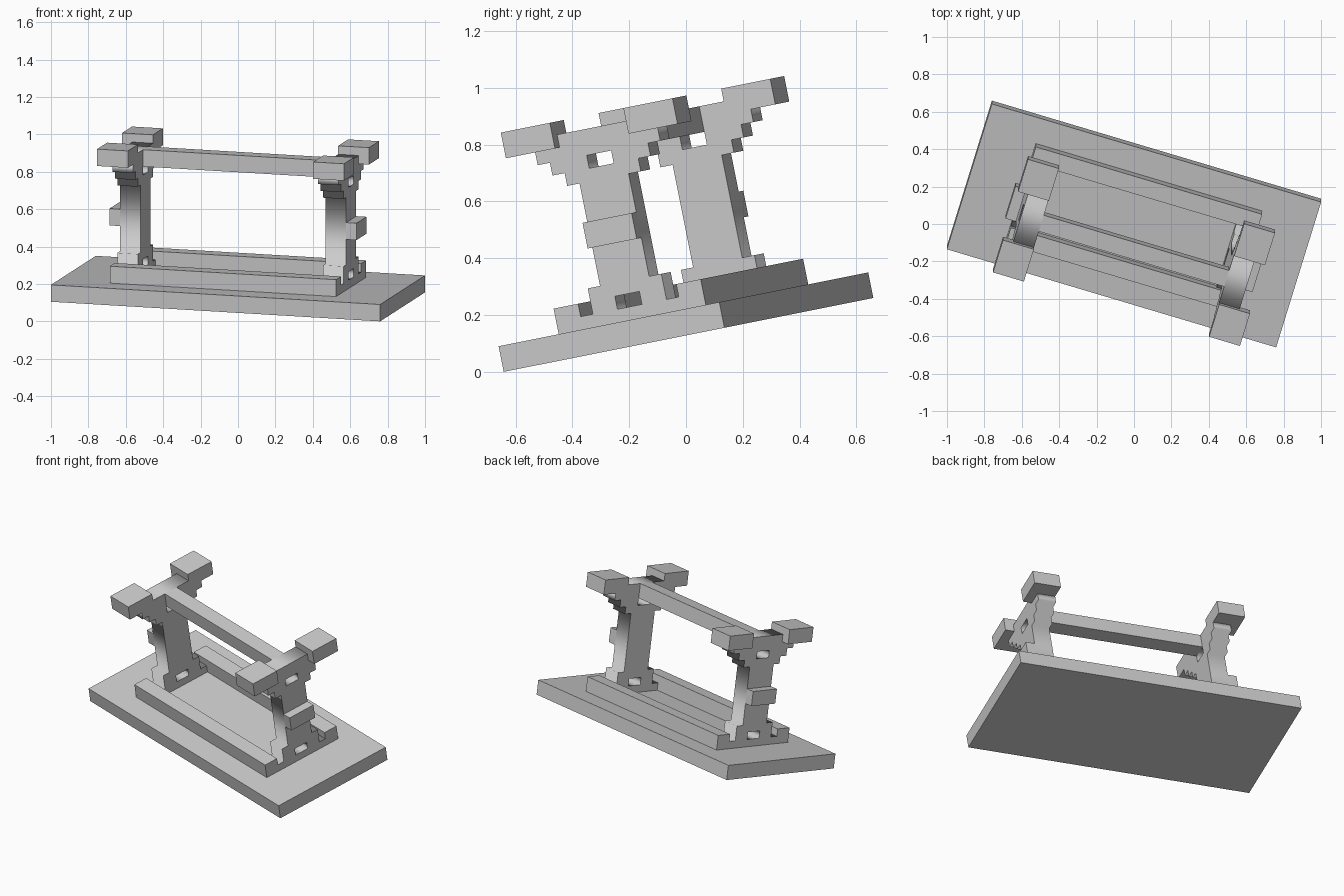
import bpy
from math import radians
from mathutils import Matrix

if "Cube" in bpy.data.objects:
    bpy.data.objects.remove(bpy.data.objects["Cube"])

U = 0.046  # one grid step of the design
# whole model is turned about z, then tipped back about x
PLACE = (Matrix.Translation((0, 0.009, 0.130))
         @ Matrix.Rotation(radians(11.3), 4, 'X')
         @ Matrix.Rotation(radians(-16.9), 4, 'Z'))


def box(name, x, y, z):
    """Box from (min, max) ranges given in grid steps."""
    bpy.ops.mesh.primitive_cube_add(size=1)
    ob = bpy.context.object
    ob.name = name
    mid = [(r[0] + r[1]) / 2 * U for r in (x, y, z)]
    dim = [(r[1] - r[0]) * U for r in (x, y, z)]
    ob.matrix_world = PLACE @ Matrix.Translation(mid) @ Matrix.Diagonal((*dim, 1))
    return ob


def panel(name, loops, x0, x1):
    """Flat outline with holes in the y-z plane, extruded from x0 to x1."""
    cu = bpy.data.curves.new(name, 'CURVE')
    cu.dimensions = '2D'
    cu.fill_mode = 'BOTH'
    cu.extrude = (x1 - x0) / 2 * U
    for pts in loops:
        sp = cu.splines.new('POLY')
        sp.points.add(len(pts) - 1)
        for p, (a, b) in zip(sp.points, pts):
            p.co = (a * U, b * U, 0, 1)
        sp.use_cyclic_u = True
    ob = bpy.data.objects.new(name, cu)
    bpy.context.collection.objects.link(ob)
    axes = Matrix(((0, 0, 1, (x0 + x1) / 2 * U), (1, 0, 0, 0), (0, 1, 0, 0), (0, 0, 0, 1)))
    ob.matrix_world = PLACE @ axes
    bpy.ops.object.select_all(action='DESELECT')
    ob.select_set(True)
    bpy.context.view_layer.objects.active = ob
    bpy.ops.object.convert(target='MESH')


def mirrored(s, a, b):
    return (a, b) if s > 0 else (-b, -a)


# ground slab and top beam
box("base_slab", (-20, 20), (-9, 9), (0, 2))
box("top_beam", (-11.25, 11.25), (-1, 1), (15, 17))

# end post outline: foot, shaft, stepped brackets, flat top
half = [(4, 2), (4, 3), (3, 3), (3, 5), (2, 5), (2, 13), (3, 13), (3, 14),
        (4, 14), (4, 15), (5, 15), (5, 16), (3, 16), (3, 17)]
outline = half + [(-y, z) for y, z in reversed(half)]
low_hole = [(-1, 3), (-1, 4), (1, 4), (1, 3)]
high_hole = [(-1, 14), (-1, 15), (1, 15), (1, 14)]

for s, side in ((-1, "left"), (1, "right")):
    panel(side + "_post", [outline, low_hole, high_hole], *mirrored(s, 11.25, 13.75))
    # block on the outside of the shaft
    box(side + "_shaft_block", mirrored(s, 13.75, 15), (-2, 2), (8, 10))
    # caps on the bracket ends
    for t, end in ((-1, "front"), (1, "back")):
        box(f"{side}_{end}_cap", mirrored(s, 11.25, 15), mirrored(t, 3, 7), (16, 18))

# long rails on the slab
for t, end in ((-1, "front"), (1, "back")):
    box(end + "_rail", (-13.75, 13.75), mirrored(t, 4, 6), (2, 4))
